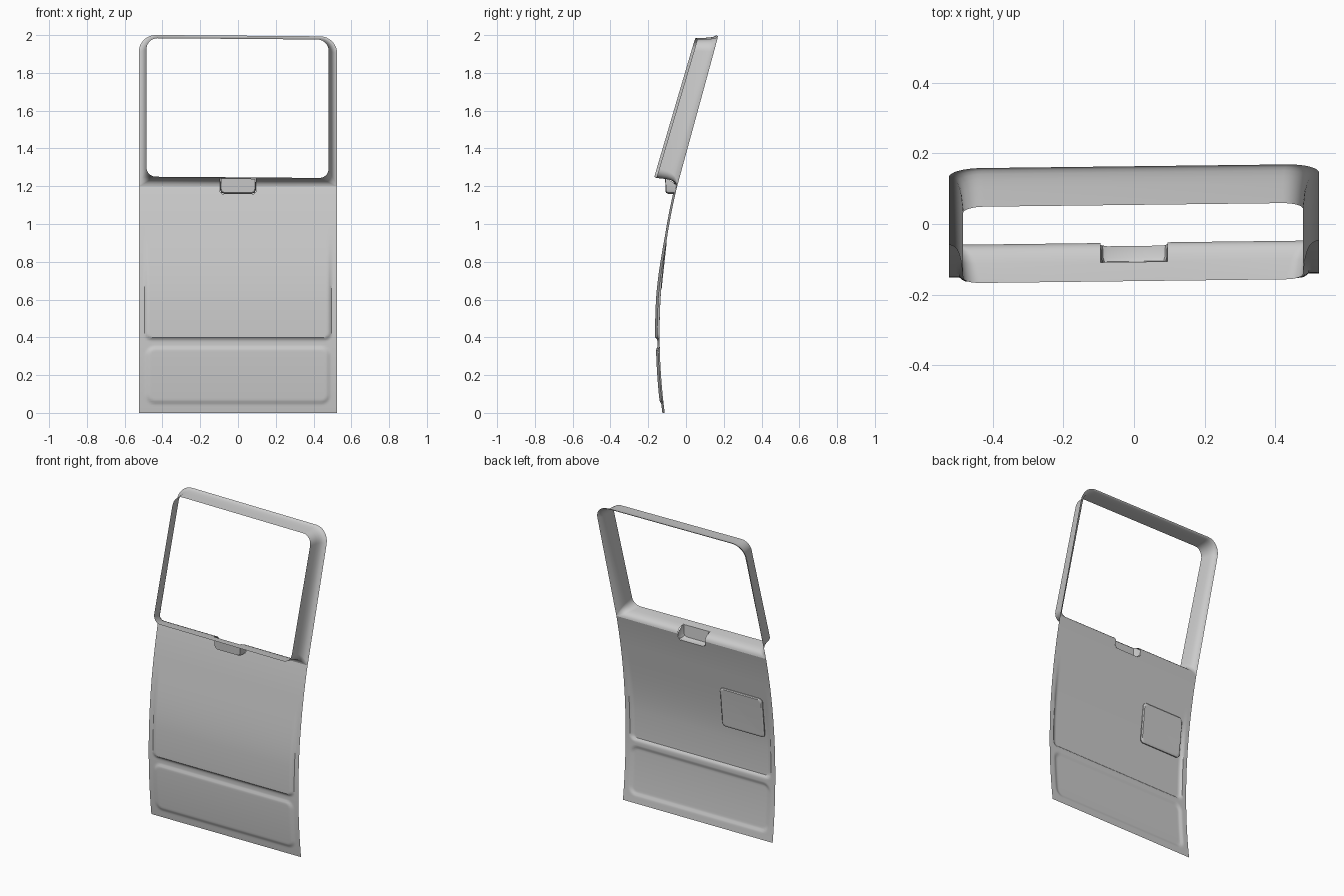
import bpy, math

if "Cube" in bpy.data.objects:
    bpy.data.objects.remove(bpy.data.objects["Cube"])

HALF_W = 0.525      # half width of the door
SILL_Z = 1.20       # where the flat panel meets the window frame


def panel_y(z):
    """Curved side profile of the door."""
    u = z / 0.4
    return -0.119 - 0.027 * u + 0.0245 * u * (u - 1)


def skew(x, y, z):
    """Slight twist of the whole door."""
    lift = max(0.0, min(1.0, (z - SILL_Z) / 0.05))
    return (x, y + 0.012 * x, z - 0.008 * x * lift)


def smooth(t):
    t = max(0.0, min(1.0, t))
    return t * t * (3 - 2 * t)


def rect_depth(x, z, cx, cz, hw, hh, r):
    """Distance inside a rounded rectangle (positive inside)."""
    dx, dz = abs(x - cx) - hw + r, abs(z - cz) - hh + r
    return r - math.hypot(max(dx, 0), max(dz, 0)) - min(max(dx, dz), 0)


def make(name, verts, faces, angle=35):
    mesh = bpy.data.meshes.new(name)
    mesh.from_pydata([skew(*v) for v in verts], [], faces)
    obj = bpy.data.objects.new(name, mesh)
    bpy.context.collection.objects.link(obj)
    bpy.ops.object.select_all(action='DESELECT')
    obj.select_set(True)
    bpy.context.view_layer.objects.active = obj
    bpy.ops.object.mode_set(mode='EDIT')
    bpy.ops.mesh.select_all(action='SELECT')
    bpy.ops.mesh.delete_loose()
    bpy.ops.object.mode_set(mode='OBJECT')
    bpy.ops.object.shade_smooth_by_angle(angle=math.radians(angle))
    return obj


def loft(rings, closed=True, skip=lambda ring, i: False):
    n = len(rings[0])
    faces = []
    for k in range(len(rings) - 1):
        for i in range(n if closed else n - 1):
            if not skip(k, i):
                j = (i + 1) % n
                faces.append((k * n + i, k * n + j, (k + 1) * n + j, (k + 1) * n + i))
    return [p for ring in rings for p in ring], faces


def round_rect(x0, x1, z0, z1, r_low, r_top, seg=8, bottom=()):
    """Rounded rectangle in x/z, optional extra points along the bottom edge."""
    pts = [(x, z0) for x in bottom]
    corners = [(x1, z0, -1, 1, r_low, 270), (x1, z1, -1, -1, r_top, 0),
               (x0, z1, 1, -1, r_top, 90), (x0, z0, 1, 1, r_low, 180)]
    for cx, cz, sx, sz, r, start in corners:
        for i in range(seg + 1):
            a = math.radians(start + 90 * i / seg)
            pts.append((cx + sx * r + r * math.cos(a), cz + sz * r + r * math.sin(a)))
    return pts


# Lower door panel with pressed steps and a notch for the handle pocket
NX, NZ, POCKET = 105, 120, 0.095


def pressed_y(x, z):
    low = smooth(rect_depth(x, z, 0, 0.2, 0.49, 0.155, 0.05) / 0.02)
    up = smooth(rect_depth(x, z, 0, 0.89, 0.495, 0.505, 0.035) / 0.016)
    fade = 1 - smooth((z - 0.58) / 0.42)
    return panel_y(z) - 0.008 * low - 0.012 * up * fade


verts, faces = [], []
for j in range(NZ + 1):
    for i in range(NX + 1):
        x, z = -HALF_W + 2 * HALF_W * i / NX, SILL_Z * j / NZ
        verts.append((x, pressed_y(x, z), z))
for j in range(NZ):
    for i in range(NX):
        x, z = -HALF_W + 2 * HALF_W * (i + 0.5) / NX, SILL_Z * (j + 0.5) / NZ
        dx, dz = POCKET - abs(x), z - 1.16
        if dx > 0 and dz > 0 and dx + dz > 0.018:
            continue
        a = j * (NX + 1) + i
        faces.append((a, a + 1, a + NX + 2, a + NX + 1))
make("door_panel", verts, faces)

# Deep window frame, swept from the outer rear edge to the opening in front
notch = (-POCKET, POCKET)
outer = round_rect(-HALF_W, HALF_W, SILL_Z, 1.997, 0.002, 0.09, bottom=notch)
inner = round_rect(-0.485, 0.48, 1.247, 1.98, 0.05, 0.06, bottom=notch)
section = [(0, 0), (0.02, 0.2), (0.07, 0.42), (0.16, 0.6), (0.3, 0.74), (0.5, 0.86), (1, 1)]
rings = []
for t, s in section:
    ring = []
    for (xo, zo), (xi, zi) in zip(outer, inner):
        yo = panel_y(SILL_Z) + 0.272 * (zo - SILL_Z)
        yi = -0.162 + 0.295 * (zi - 1.247)
        ring.append((xo + (xi - xo) * s, yo + (yi - yo) * t, zo + (zi - zo) * s))
    rings.append(ring)
make("window_frame", *loft(rings, skip=lambda k, i: i == 0 and k < 5), angle=50)

# Handle pocket pushed forward under the sill
w = POCKET
path = [(-w, 1.24), (-w, 1.18), (-w + 0.006, 1.166), (-w + 0.02, 1.16),
        (w - 0.02, 1.16), (w - 0.006, 1.166), (w, 1.18), (w, 1.24)]
back = [(x, panel_y(min(z, SILL_Z)), z if z < 1.2 else 1.205) for x, z in path]
mid = [(x * 0.98, -0.095, z) for x, z in path]
front = [(x * 0.94, -0.108 - 0.05 * (z - 1.2), z + (0.006 if z < 1.2 else 0)) for x, z in path]
verts, faces = loft([back, mid, front], closed=False)
faces.append(tuple(range(16, 24)))
make("handle_pocket", verts, faces)

# Raised access plate on the inner side
rings = []
for inset, off in [(0, 0.0), (0, 0.006), (0.006, 0.011), (0.014, 0.011)]:
    loop = round_rect(-0.46 + inset, -0.165 - inset, 0.65 + inset, 0.905 - inset, 0.02, 0.02, 4)
    rings.append([(x, panel_y(z) + off, z) for x, z in loop])
verts, faces = loft(rings)
n = len(rings[0])
faces.append(tuple(range(3 * n, 4 * n)))
make("access_plate", verts, faces)
